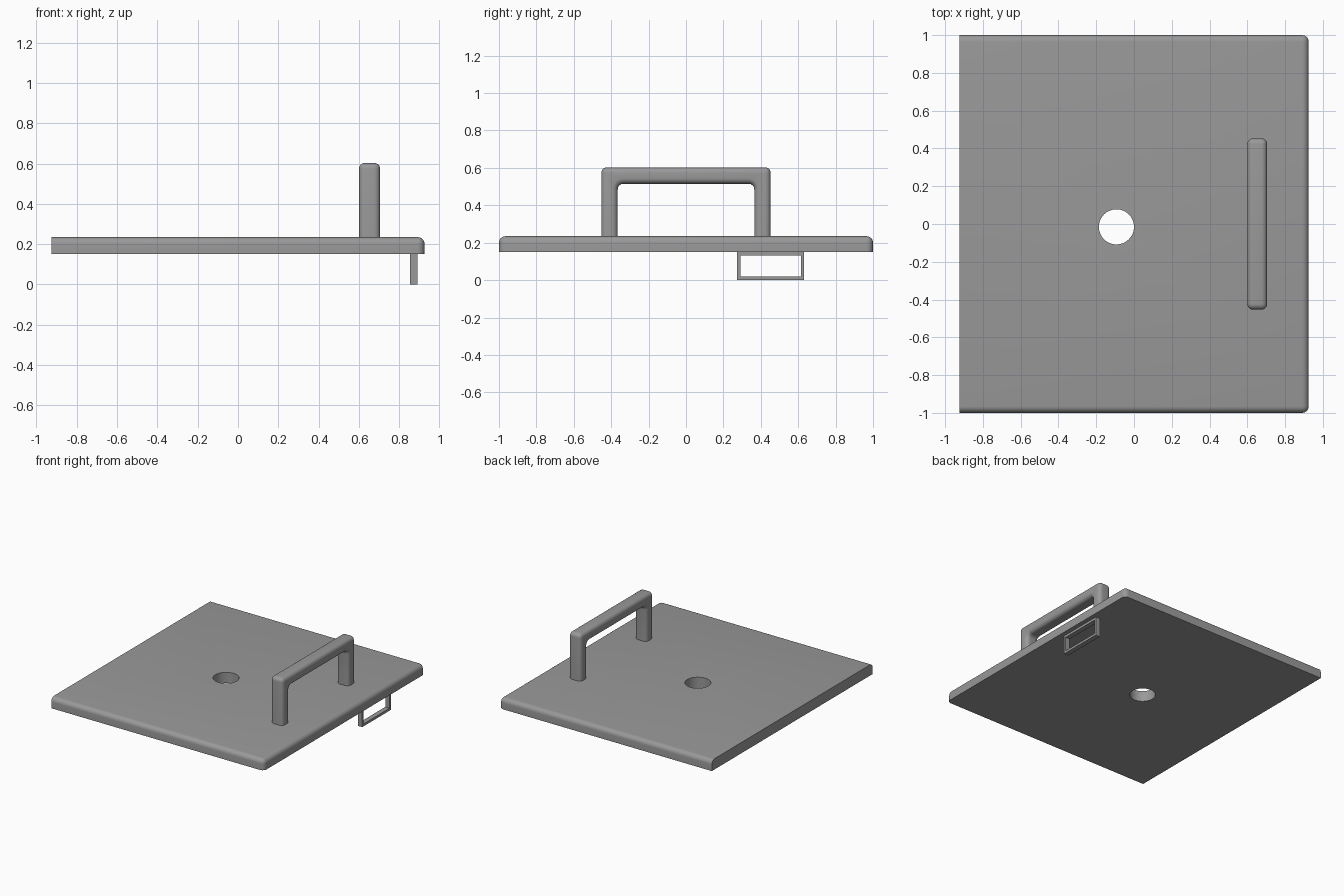
import bpy, bmesh, math
from mathutils import Matrix, Vector

if "Cube" in bpy.data.objects:
    bpy.data.objects.remove(bpy.data.objects["Cube"])

grey = bpy.data.materials.new("mid grey")
grey.diffuse_color = (0.32, 0.32, 0.32, 1)
grey.use_nodes = True
grey.node_tree.nodes["Principled BSDF"].inputs["Base Color"].default_value = grey.diffuse_color


def finish(name, bm):
    """Turn a bmesh into a named object with smooth rounded edges."""
    bmesh.ops.recalc_face_normals(bm, faces=bm.faces)
    mesh = bpy.data.meshes.new(name)
    bm.to_mesh(mesh)
    bm.free()
    mesh.materials.append(grey)
    obj = bpy.data.objects.new(name, mesh)
    bpy.context.collection.objects.link(obj)
    return obj


def smooth(obj):
    bpy.ops.object.select_all(action='DESELECT')
    obj.select_set(True)
    bpy.context.view_layer.objects.active = obj
    bpy.ops.object.shade_smooth_by_angle(angle=math.radians(35))


def box(bm, lo, hi):
    lo, hi = Vector(lo), Vector(hi)
    mat = Matrix.Translation((lo + hi) / 2) @ Matrix.Diagonal((*(hi - lo), 1))
    bmesh.ops.create_cube(bm, size=1, matrix=mat)


def round_edges(bm, edges, radius, segments=6):
    bmesh.ops.bevel(bm, geom=edges, offset=radius, segments=segments,
                    profile=0.5, affect='EDGES', clamp_overlap=True)


def mid(e):
    return (e.verts[0].co + e.verts[1].co) / 2


# Lid plate: rounded on top and at the two right corners, square at the left end
X, Z0, Z1 = 0.925, 0.15, 0.235
bm = bmesh.new()
box(bm, (-X, -1, Z0), (X, 1, Z1))
round_edges(bm, [e for e in bm.edges
                 if mid(e).x > -X + 0.01 and mid(e).z > Z0 + 0.01], 0.035)
plate = finish("lid_plate", bm)

# Round through hole
bm = bmesh.new()
bmesh.ops.create_cone(bm, cap_ends=True, segments=48, radius1=0.093, radius2=0.093,
                      depth=0.4, matrix=Matrix.Translation((-0.093, -0.015, 0.19)))
cutter = finish("hole_cutter", bm)
cutter.hide_render = True
mod = plate.modifiers.new("hole", 'BOOLEAN')
mod.operation, mod.object, mod.solver = 'DIFFERENCE', cutter, 'EXACT'
bpy.context.view_layer.objects.active = plate
bpy.ops.object.modifier_apply(modifier="hole")
bpy.data.objects.remove(cutter)
smooth(plate)

# Handle: U profile pushed along x, then all free edges rounded
base, top, inner_top, half, inner = Z1 - 0.02, 0.603, 0.515, 0.453, 0.365
bm = bmesh.new()
outline = [(-half, base), (-half, top), (half, top), (half, base),
           (inner, base), (inner, inner_top), (-inner, inner_top), (-inner, base)]
face = bm.faces.new([bm.verts.new((0.6, y, z)) for y, z in outline])
ext = bmesh.ops.extrude_face_region(bm, geom=[face])
bmesh.ops.translate(bm, vec=(0.105, 0, 0),
                    verts=[v for v in ext["geom"] if isinstance(v, bmesh.types.BMVert)])
bmesh.ops.recalc_face_normals(bm, faces=bm.faces)
# inner corners first
round_edges(bm, [e for e in bm.edges if abs(mid(e).x - 0.6525) < 0.001
                 and abs(mid(e).z - inner_top) < 0.001], 0.03)
bm.normal_update()
round_edges(bm, [e for e in bm.edges if mid(e).z > base + 0.01
                 and e.calc_face_angle(0) > math.radians(60)], 0.032)
smooth(finish("handle", bm))

# Latch loop: thin rectangular frame hanging below the right edge
bm = bmesh.new()
rings = []
for x in (0.852, 0.89):
    for y0, y1, z0, z1 in ((0.273, 0.632, 0, Z0), (0.291, 0.614, 0.019, 0.131)):
        rings.append([bm.verts.new((x, y, z))
                      for y, z in ((y0, z0), (y1, z0), (y1, z1), (y0, z1))])
for a, b in ((0, 1), (2, 3), (0, 2), (1, 3)):
    for i in range(4):
        j = (i + 1) % 4
        bm.faces.new((rings[a][i], rings[a][j], rings[b][j], rings[b][i]))
finish("latch_loop", bm)
